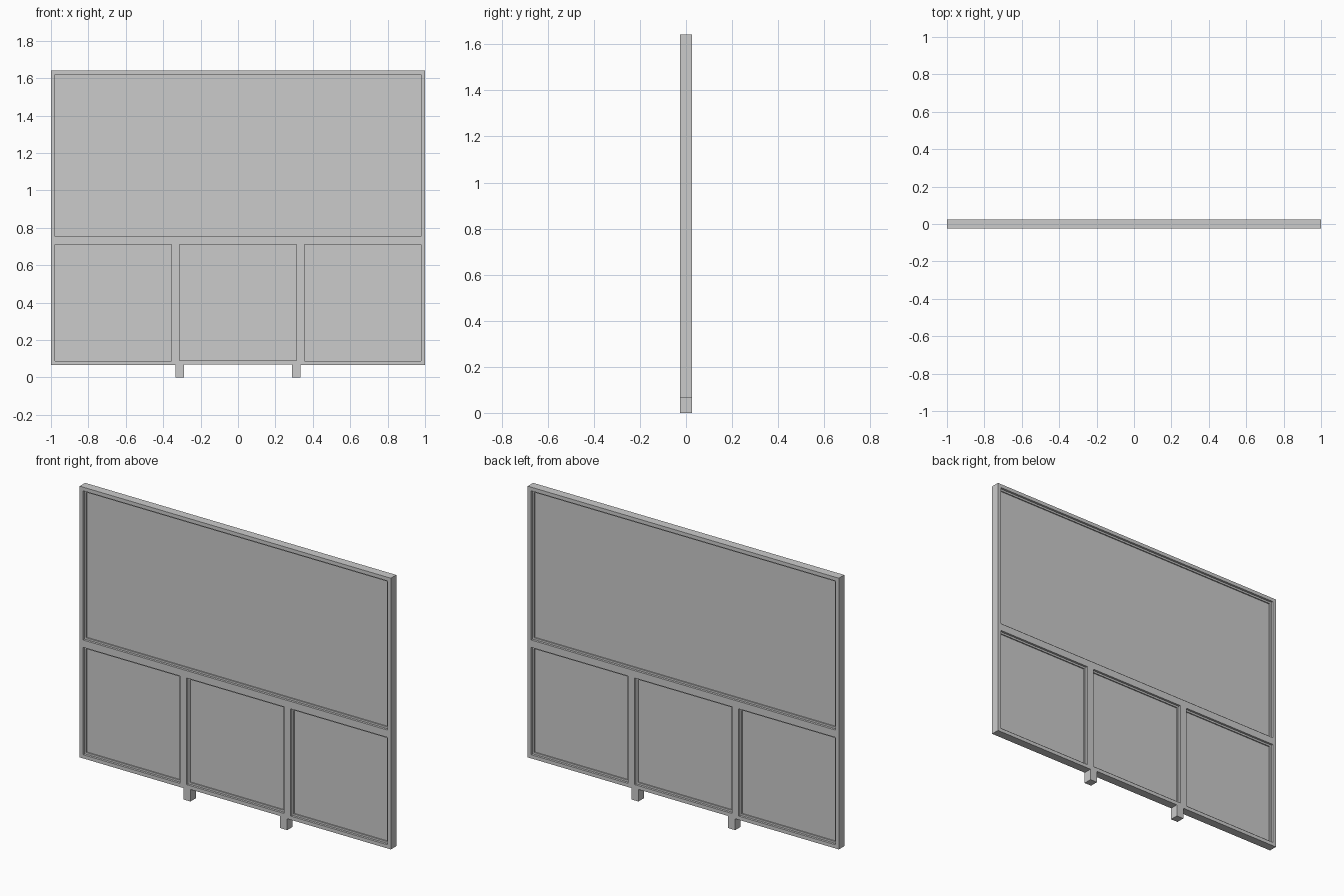
import bpy, bmesh

if "Cube" in bpy.data.objects:
    bpy.data.objects.remove(bpy.data.objects["Cube"])

FRAME_W, BEAD_W = 0.0215, 0.011          # face widths
FRAME_D, BEAD_D, PANEL_D = 0.025, 0.012, 0.005   # half depths


def finish(name, bm):
    bmesh.ops.recalc_face_normals(bm, faces=bm.faces)
    mesh = bpy.data.meshes.new(name)
    bm.to_mesh(mesh)
    bm.free()
    obj = bpy.data.objects.new(name, mesh)
    bpy.context.collection.objects.link(obj)
    return obj


def box(name, x0, x1, z0, z1, d):
    bm = bmesh.new()
    bmesh.ops.create_cube(bm, size=1)
    for v in bm.verts:
        v.co.x = x0 if v.co.x < 0 else x1
        v.co.y = -d if v.co.y < 0 else d
        v.co.z = z0 if v.co.z < 0 else z1
    return finish(name, bm)


def ring(name, x0, x1, z0, z1, w, d):
    """Mitred rectangular frame: a w by 2d section swept round the rectangle."""
    bm = bmesh.new()
    section = [(0, -d), (w, -d), (w, d), (0, d)]
    loops = []
    for x, z, sx, sz in ((x0, z0, 1, 1), (x1, z0, -1, 1),
                         (x1, z1, -1, -1), (x0, z1, 1, -1)):
        loops.append([bm.verts.new((x + sx * i, y, z + sz * i)) for i, y in section])
    for a in range(4):
        p, q = loops[a], loops[(a + 1) % 4]
        for k in range(4):
            n = (k + 1) % 4
            bm.faces.new((p[k], q[k], q[n], p[n]))
    return finish(name, bm)


def framed_panel(name, x0, x1, z0, z1):
    ring(name + "_frame", x0, x1, z0, z1, FRAME_W, FRAME_D)
    i = FRAME_W
    ring(name + "_bead", x0 + i, x1 - i, z0 + i, z1 - i, BEAD_W, BEAD_D)
    i += BEAD_W
    box(name + "_board", x0 + i, x1 - i, z0 + i, z1 - i, PANEL_D)


# Wide upper panel and three lower panels
MID, SPLIT = 0.7325, 0.334
framed_panel("upper_panel", -1, 1, MID, 1.642)
framed_panel("lower_left_panel", -1, -SPLIT, 0.066, MID)
framed_panel("lower_centre_panel", -SPLIT, SPLIT, 0.07, MID)
framed_panel("lower_right_panel", SPLIT, 1, 0.066, MID)

# Short feet under the ends of the centre panel
box("left_foot", -SPLIT, -0.288, 0, 0.07, FRAME_D)
box("right_foot", 0.288, SPLIT, 0, 0.07, FRAME_D)
